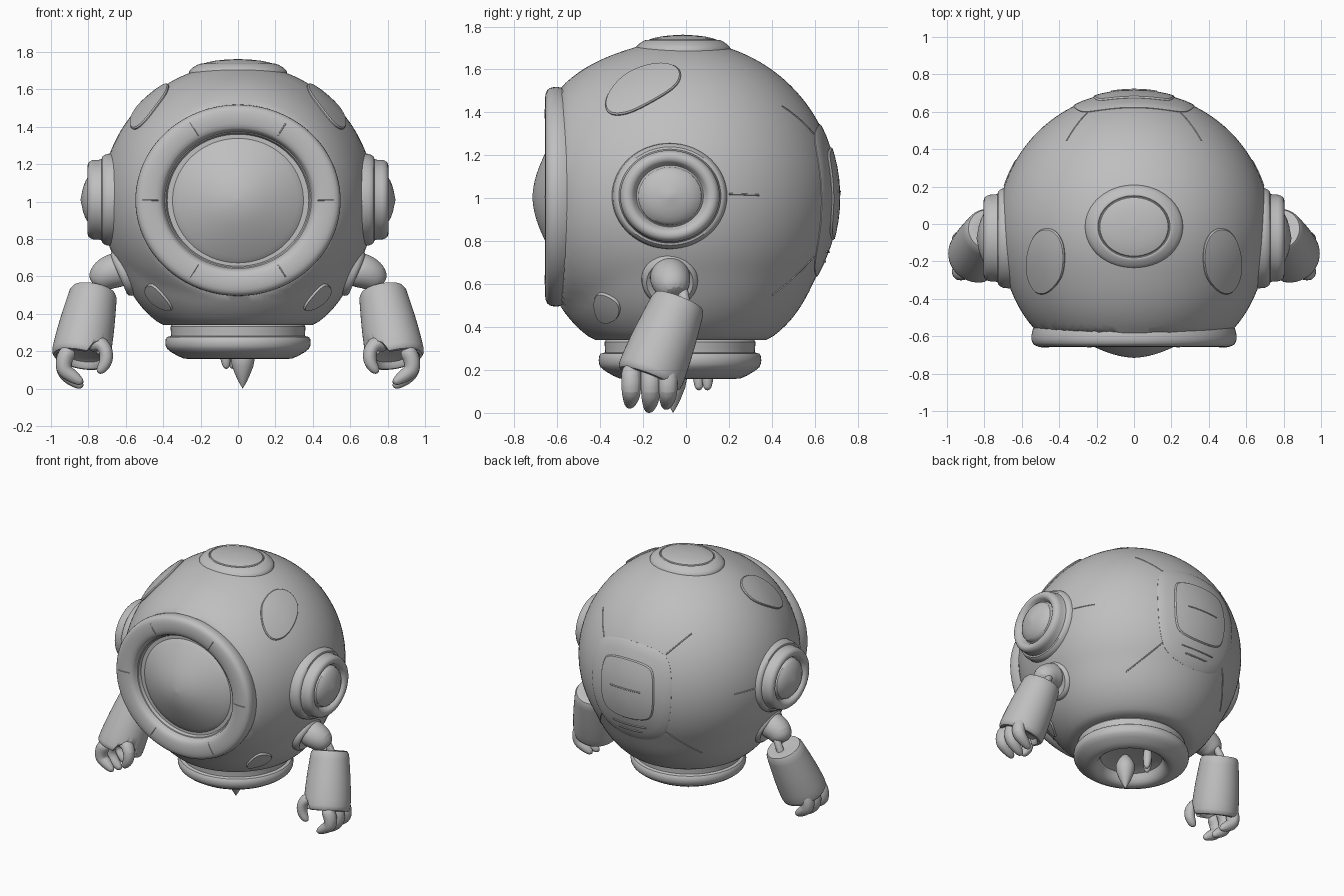
import bpy, bmesh, math
from mathutils import Vector, Matrix

cube = bpy.data.objects.get("Cube")
if cube:
    bpy.data.objects.remove(cube, do_unlink=True)

grey = bpy.data.materials.new("plain grey")
grey.use_nodes = True
GREY = (0.52, 0.52, 0.52, 1)
grey.diffuse_color = GREY
grey.node_tree.nodes["Principled BSDF"].inputs["Base Color"].default_value = GREY


def finish(name, bm, mirror=False, subsurf=0, angle=35, cutter=None):
    bmesh.ops.remove_doubles(bm, verts=bm.verts, dist=0.0004)
    bmesh.ops.recalc_face_normals(bm, faces=bm.faces)
    mesh = bpy.data.meshes.new(name)
    bm.to_mesh(mesh)
    bm.free()
    ob = bpy.data.objects.new(name, mesh)
    bpy.context.collection.objects.link(ob)
    mesh.materials.append(grey)
    bpy.ops.object.select_all(action='DESELECT')
    bpy.context.view_layer.objects.active = ob
    ob.select_set(True)
    if subsurf:
        m = ob.modifiers.new("round", 'SUBSURF')
        m.levels = m.render_levels = subsurf
    if cutter:
        m = ob.modifiers.new("cut", 'BOOLEAN')
        m.operation, m.object, m.solver = 'DIFFERENCE', cutter, 'EXACT'
    if mirror:
        ob.modifiers.new("mirror", 'MIRROR')
    bpy.ops.object.shade_smooth_by_angle(angle=math.radians(angle))
    return ob


def chaikin(pts, closed=False, times=1):
    """Round the corners of a path."""
    for _ in range(times):
        out = [] if closed else [pts[0]]
        for i in range(len(pts) if closed else len(pts) - 1):
            a, b = Vector(pts[i]), Vector(pts[(i + 1) % len(pts)])
            out += [a.lerp(b, 0.25), a.lerp(b, 0.75)]
        pts = out if closed else out + [pts[-1]]
    return [Vector(p) for p in pts]


def loft(name, rings, **kw):
    """Skin a list of equal point rings and close both ends."""
    bm = bmesh.new()
    vs = [[bm.verts.new(p) for p in ring] for ring in rings]
    n = len(vs[0])
    for a, b in zip(vs, vs[1:]):
        for i in range(n):
            bm.faces.new((a[i], a[(i + 1) % n], b[(i + 1) % n], b[i]))
    for ring, v in ((rings[0], vs[0]), (rings[-1], vs[-1])):
        if (Vector(ring[0]) - Vector(ring[n // 2])).length > 0.001:
            bm.faces.new(v)
    return finish(name, bm, **kw)


def lathe(name, profile, origin, axis=(0, 0, 1), scale=(1, 1), n=64, **kw):
    rot = Vector((0, 0, 1)).rotation_difference(Vector(axis)).to_matrix()
    rings = []
    for r, h in chaikin(profile):
        rings.append([Vector(origin) + rot @ Vector((r * scale[0] * math.cos(t), r * scale[1] * math.sin(t), h))
                      for t in (2 * math.pi * i / n for i in range(n))])
    return loft(name, rings, **kw)


def tube(name, pts, radii, n=8, **kw):
    pts = [Vector(p) for p in pts]
    rings, side = [], None
    for i, p in enumerate(pts):
        d = (pts[min(i + 1, len(pts) - 1)] - pts[max(i - 1, 0)]).normalized()
        if side is None:
            side = d.orthogonal()
        side = (side - d * side.dot(d)).normalized()
        up = d.cross(side)
        rings.append([p + radii[i] * (side * math.cos(t) + up * math.sin(t))
                      for t in (2 * math.pi * k / n for k in range(n))])
    return loft(name, rings, **kw)


# Body: sphere, swollen and flattened at the front window and underneath
CENTRE = Vector((0, -0.025, 1.005))
R = 0.73


def step(x, a, b):
    t = min(max((x - a) / (b - a), 0), 1)
    return t * t * (3 - 2 * t)


def skin(p, h=0.0):
    """Push a point onto the body surface, raised by h."""
    d = (Vector(p) - CENTRE).normalized()
    r = R + max(0.028 * step(-d.y, 0.3, 0.8), 0.05 * step(-d.z, 0.45, 0.88))
    if d.y < -0.1:
        r = min(r, 0.56 / -d.y)
    if d.z < -0.1:
        r = min(r, 0.665 / -d.z)
    return CENTRE + d * (r + h)


bm = bmesh.new()
bmesh.ops.create_uvsphere(bm, u_segments=96, v_segments=64, radius=1)
for v in bm.verts:
    v.co = skin(CENTRE + v.co)
finish("body", bm, angle=30)


def plate(name, outline, h, **kw):
    """Raised plate that follows the body."""
    pts = chaikin(outline, closed=True, times=3)
    mid = sum(pts, Vector()) / len(pts)
    rings = [[skin(mid + (p - mid) * k, e) for p in pts]
             for k, e in ((1, -0.02), (1, h * 0.5), (0.96, h), (0.8, h), (0.55, h), (0.3, h), (0.0, h))]
    return loft(name, rings, **kw)


def on_top(x, y):
    return (x, y, math.sqrt(R * R - x * x - (y - CENTRE.y) ** 2) + CENTRE.z)


def on_back(x, z):
    return (x, math.sqrt(R * R - x * x - (z - CENTRE.z) ** 2) + CENTRE.y, z)


def seam(name, a, b, h=0.0, r=0.004, **kw):
    a, b = Vector(a), Vector(b)
    return tube(name, [skin(a.lerp(b, i / 8), h) for i in range(9)], [r] * 9, n=6, **kw)


# Front window
lathe("window_frame", [(0.37, 0.53), (0.53, 0.53), (0.545, 0.575), (0.55, 0.61), (0.54, 0.645), (0.505, 0.657),
      (0.45, 0.657), (0.405, 0.645), (0.395, 0.61), (0.383, 0.605), (0.375, 0.57), (0.37, 0.53)],
      (0, 0, 1.007), (0, -1, 0), (1, 0.932), n=96)
lathe("window_glass", [(0.38, 0.53), (0.375, 0.57), (0.3, 0.615), (0.22, 0.655), (0.13, 0.692), (0.06, 0.71),
      (0, 0.716)], (0, 0, 1.005), (0, -1, 0), (1, 0.95), n=96)
for i in range(6):
    a = math.radians(60 * i)
    c, s = math.cos(a), 0.932 * math.sin(a)
    tube("frame_seam", [(r * c, y, 1.007 + r * s) for r, y in
         ((0.41, -0.638), (0.43, -0.65), (0.46, -0.656), (0.505, -0.655), (0.53, -0.642), (0.543, -0.615))],
         [0.004] * 6, n=6)

# Ear discs and top hatch
lathe("ear_disc", [(0, 0.58), (0.27, 0.58), (0.27, 0.69), (0.255, 0.725), (0.232, 0.73), (0.232, 0.78), (0.21, 0.805),
      (0.175, 0.80), (0.158, 0.765), (0.15, 0.77), (0.145, 0.795), (0.09, 0.825), (0, 0.842)],
      (0, -0.075, 1.01), (1, 0, 0), (0.92, 1), mirror=True)
lathe("top_hatch", [(0, 1.6), (0.262, 1.6), (0.264, 1.69), (0.25, 1.712), (0.21, 1.735), (0.195, 1.738),
      (0.188, 1.73), (0.18, 1.742), (0.1, 1.757), (0, 1.762)], (0, -0.015, 0), scale=(1, 0.86))

# Brow plates and small lower plates
brow = [(.43, -.02), (.51, -.03), (.56, -.12), (.575, -.26), (.53, -.36), (.46, -.375), (.385, -.3), (.365, -.2),
        (.375, -.09)]
plate("brow_plate", [on_top(*p) for p in brow], 0.012, mirror=True)
plate("lower_plate", [(0.36, -0.43, 0.43), (0.38, -0.4, 0.37), (0.47, -0.32, 0.42), (0.53, -0.32, 0.5),
                      (0.50, -0.42, 0.545), (0.44, -0.45, 0.51)], 0.012, mirror=True)

# Back hatch, slot, vents and panel seams
hatch = [(-.21, 1.33), (.21, 1.33), (.31, 1.23), (.31, .84), (.2, .65), (-.2, .65), (-.31, .84), (-.31, 1.23)]
plate("back_hatch", [on_back(*p) for p in hatch], 0.007)
inner = [(-.16, 1.23), (.16, 1.23), (.21, 1.16), (.21, .88), (.14, .81), (-.14, .81), (-.21, .88), (-.21, 1.16)]
plate("back_panel", [on_back(*p) for p in inner], 0.014)
seam("back_slot", on_back(-0.12, 1.03), on_back(0.12, 1.03), 0.014, 0.005)
for w, z in ((0.13, 0.755), (0.09, 0.71)):
    seam("back_vent", on_back(-w, z), on_back(w, z), 0.007, 0.005)
seam("upper_seam", on_back(0.25, 1.3), on_back(0.36, 1.43), mirror=True)
seam("lower_seam", on_back(0.26, 0.74), on_back(0.4, 0.56), mirror=True)
seam("side_seam", (0.69, 0.2, 1.02), (0.63, 0.34, 1.015), mirror=True)

# Base collar with its hollow, thruster cone and prongs
lathe("base_collar", [(0, 0.25), (0.2, 0.245), (0.225, 0.18), (0.26, 0.158), (0.3, 0.162), (0.375, 0.205),
      (0.39, 0.235), (0.385, 0.275), (0.358, 0.28), (0.358, 0.29), (0.362, 0.345), (0.3, 0.36), (0, 0.36)],
      (0, -0.028, 0), scale=(1, 0.975))
lathe("thruster_cone", [(0, 0.0), (0.03, 0.05), (0.065, 0.14), (0.06, 0.2), (0, 0.28)], (0.025, -0.06, 0), n=32)
for x, y in ((-0.07, 0.06), (-0.035, 0.1)):
    tube("base_prong", [(x, y, 0.27), (x, y, 0.18), (x + 0.01, y, 0.1)], [0.03, 0.035, 0.02], subsurf=2)

# Shoulders and upper arms
lathe("shoulder_socket", [(0, -0.08), (0.13, -0.08), (0.135, 0.03), (0.115, 0.06), (0.09, 0.05), (0, 0.05)],
      (0.585, -0.075, 0.63), (0.8, 0, -0.35), n=40, mirror=True)
tube("upper_arm", [(0.6, -0.075, 0.645), (0.67, -0.075, 0.63), (0.725, -0.065, 0.60), (0.755, -0.05, 0.545)],
     [0.095, 0.1, 0.09, 0.06], n=12, subsurf=2, mirror=True)
for k in (-1, 1):
    tube("elbow_rod", [(0.68 + 0.02 * k, -0.06 + 0.035 * k, 0.61), (0.735 + 0.02 * k, -0.04 + 0.035 * k, 0.53),
                       (0.77 + 0.02 * k, -0.04 + 0.035 * k, 0.43)], [0.028] * 3, subsurf=2, mirror=True)

# Forearm sleeves with a notch for the thumb
bm = bmesh.new()
bmesh.ops.create_uvsphere(bm, u_segments=32, v_segments=20, radius=0.095,
                          matrix=Matrix.Translation((0.72, -0.29, 0.165)))
notch = finish("thumb_notch_cutter", bm)
notch.hide_render = True
notch.hide_set(True)
top, bottom = Vector((0.77, -0.03, 0.525)), Vector((0.845, -0.175, 0.155))
lathe("forearm_sleeve", [(0, 0.01), (0.09, 0.0), (0.125, 0.005), (0.135, 0.08), (0.15, 0.22),
      (0.158, 0.36), (0.152, 0.4), (0.12, 0.405), (0.105, 0.36), (0, 0.36)], top, bottom - top,
      n=48, mirror=True, cutter=notch)

# Hands
for y, z in ((-0.255, 0.025), (-0.165, 0.005), (-0.085, 0.02)):
    tube("finger", [(0.89, y, 0.22), (0.93, y, 0.17), (0.935, y, 0.10), (0.9, y, 0.05 + z), (0.825, y - 0.01, z)],
         [0.048, 0.052, 0.05, 0.045, 0.022], subsurf=2, mirror=True)
tube("thumb", [(0.8, -0.2, 0.23), (0.735, -0.24, 0.25), (0.7, -0.26, 0.2), (0.705, -0.265, 0.13), (0.75, -0.265, 0.08)],
     [0.05, 0.05, 0.045, 0.04, 0.022], subsurf=2, mirror=True)
